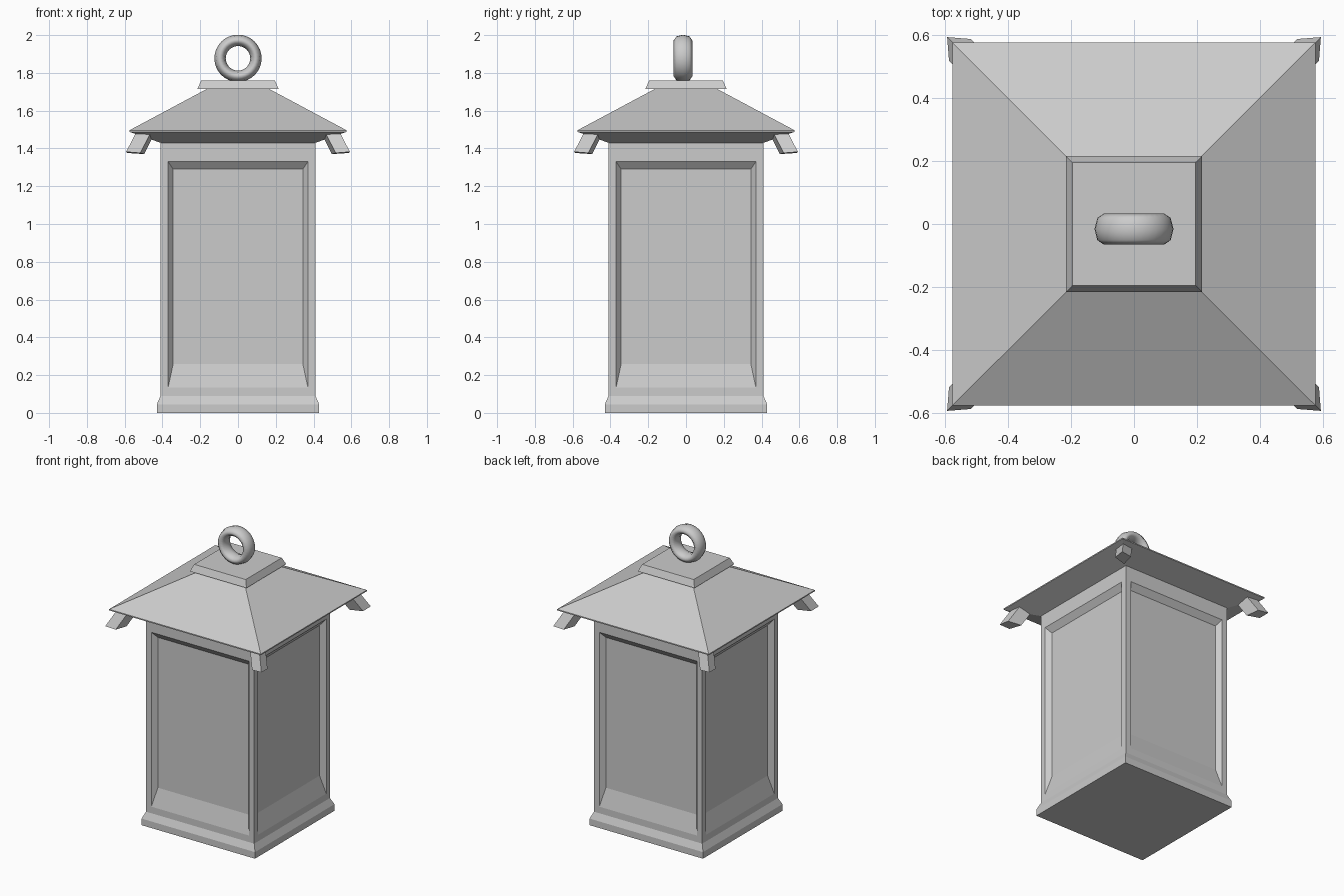
import bpy, bmesh, math
from mathutils import Matrix

if "Cube" in bpy.data.objects:
    bpy.data.objects.remove(bpy.data.objects["Cube"])


def finish(name, bm):
    bmesh.ops.remove_doubles(bm, verts=bm.verts, dist=0.0005)
    bmesh.ops.recalc_face_normals(bm, faces=bm.faces)
    me = bpy.data.meshes.new(name)
    bm.to_mesh(me)
    bm.free()
    ob = bpy.data.objects.new(name, me)
    bpy.context.collection.objects.link(ob)
    return ob


def bridge(bm, a, b):
    for i in range(4):
        j = (i + 1) % 4
        bm.faces.new((a[i], a[j], b[j], b[i]))


def square_stack(name, levels):
    """Closed solid through square sections given as (half width, z)."""
    bm = bmesh.new()
    loops = [[bm.verts.new((sx * h, sy * h, z))
              for sx, sy in ((-1, -1), (1, -1), (1, 1), (-1, 1))]
             for h, z in levels]
    for a, b in zip(loops, loops[1:]):
        bridge(bm, a, b)
    bm.faces.new(loops[0])
    bm.faces.new(loops[-1])
    return finish(name, bm)


# Base plinth, roof with sloping underside, and top cap
square_stack("base", [(0.43, 0), (0.43, 0.045), (0.41, 0.09)])
square_stack("roof", [(0.41, 1.43), (0.575, 1.488), (0.575, 1.496), (0.165, 1.715)])
square_stack("roof_cap", [(0.215, 1.715), (0.195, 1.76)])

# Lantern body: four sides with recessed panels and a deep sloping sill
bm = bmesh.new()
for k in range(4):
    rot = Matrix.Rotation(k * math.pi / 2, 3, 'Z')
    loops = []
    for half, y, z0, z1 in ((0.41, -0.41, 0.09, 1.43),
                            (0.37, -0.41, 0.135, 1.33),
                            (0.343, -0.378, 0.26, 1.29)):
        pts = ((-half, z0), (half, z0), (half, z1), (-half, z1))
        loops.append([bm.verts.new(rot @ Matrix.Translation((x, y, z)).translation)
                      for x, z in pts])
    bridge(bm, loops[0], loops[1])
    bridge(bm, loops[1], loops[2])
    bm.faces.new(loops[2])
finish("lantern_body", bm)

# Slanted bracket stubs under the four roof corners
section = ((0.592, 0.592, 1.382), (0.517, 0.586, 1.376),
           (0.497, 0.497, 1.37), (0.586, 0.517, 1.376))
for k, side in enumerate(("back_right", "back_left", "front_left", "front_right")):
    bm = bmesh.new()
    rot = Matrix.Rotation(k * math.pi / 2, 3, 'Z')
    low = [bm.verts.new(rot @ Matrix.Translation(p).translation) for p in section]
    high = [bm.verts.new(rot @ Matrix.Translation((x - 0.053, y - 0.053, z + 0.105)).translation)
            for x, y, z in section]
    bridge(bm, low, high)
    bm.faces.new(low)
    bm.faces.new(high)
    finish("corner_bracket_" + side, bm)

# Hanging ring
bpy.ops.mesh.primitive_torus_add(major_segments=32, minor_segments=8,
                                 major_radius=0.095, minor_radius=0.03,
                                 location=(0, -0.016, 1.877),
                                 rotation=(math.pi / 2, 0, 0))
ring = bpy.context.object
ring.name = "hanging_ring"
ring.scale = (1, 1, 1.65)
bpy.ops.object.shade_smooth_by_angle(angle=math.radians(60))
